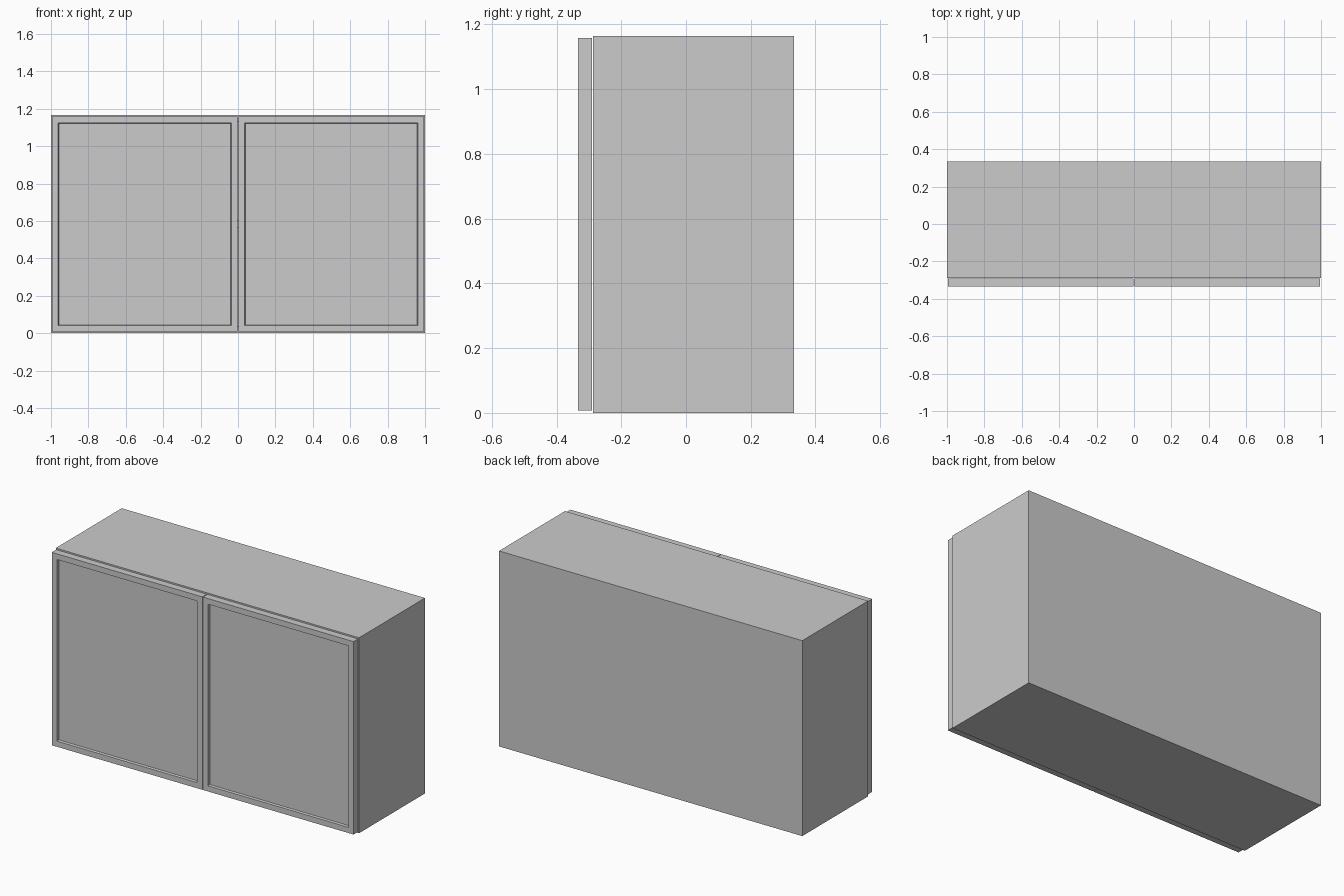
import bpy, bmesh
from mathutils import Vector

if "Cube" in bpy.data.objects:
    bpy.data.objects.remove(bpy.data.objects["Cube"])

H = 1.165            # cabinet height
T = 0.037            # board thickness
FRONT, BACK = -0.288, 0.333


def finish(name, bm):
    bmesh.ops.recalc_face_normals(bm, faces=bm.faces)
    mesh = bpy.data.meshes.new(name)
    bm.to_mesh(mesh)
    bm.free()
    ob = bpy.data.objects.new(name, mesh)
    bpy.context.collection.objects.link(ob)
    return ob


def box_mesh(lo, hi):
    lo, hi = Vector(lo), Vector(hi)
    bm = bmesh.new()
    bmesh.ops.create_cube(bm, size=1)
    bmesh.ops.scale(bm, vec=hi - lo, verts=bm.verts)
    bmesh.ops.translate(bm, vec=(lo + hi) / 2, verts=bm.verts)
    return bm


def board(name, lo, hi):
    return finish(name, box_mesh(lo, hi))


def door(name, x0, x1):
    bm = box_mesh((x0, -0.333, 0.008), (x1, -0.291, H - 0.007))
    bm.normal_update()
    face = min(bm.faces, key=lambda f: f.calc_center_median().y)
    # flat frame, then recessed centre panel
    bmesh.ops.inset_region(bm, faces=[face], thickness=0.048)
    bmesh.ops.inset_region(bm, faces=[face], thickness=0.004)
    inner = face
    bmesh.ops.translate(bm, vec=(0, 0.014, 0), verts=inner.verts)
    return finish(name, bm)


# Carcass: full-height sides with boards between them
board("left_side", (-1, FRONT, 0), (-1 + T, BACK, H))
board("right_side", (1 - T, FRONT, 0), (1, BACK, H))
xi = 1 - T
for name, z in (("bottom_board", 0), ("shelf", (H - T) / 2), ("top_board", H - T)):
    y1 = BACK - T if name == "shelf" else BACK
    board(name, (-xi, FRONT, z), (xi, y1, z + T))
board("back_panel", (-xi, BACK - T, T), (xi, BACK, H - T))

# Pair of doors with a narrow gap
door("left_door", -0.995, -0.002)
door("right_door", 0.002, 0.995)
